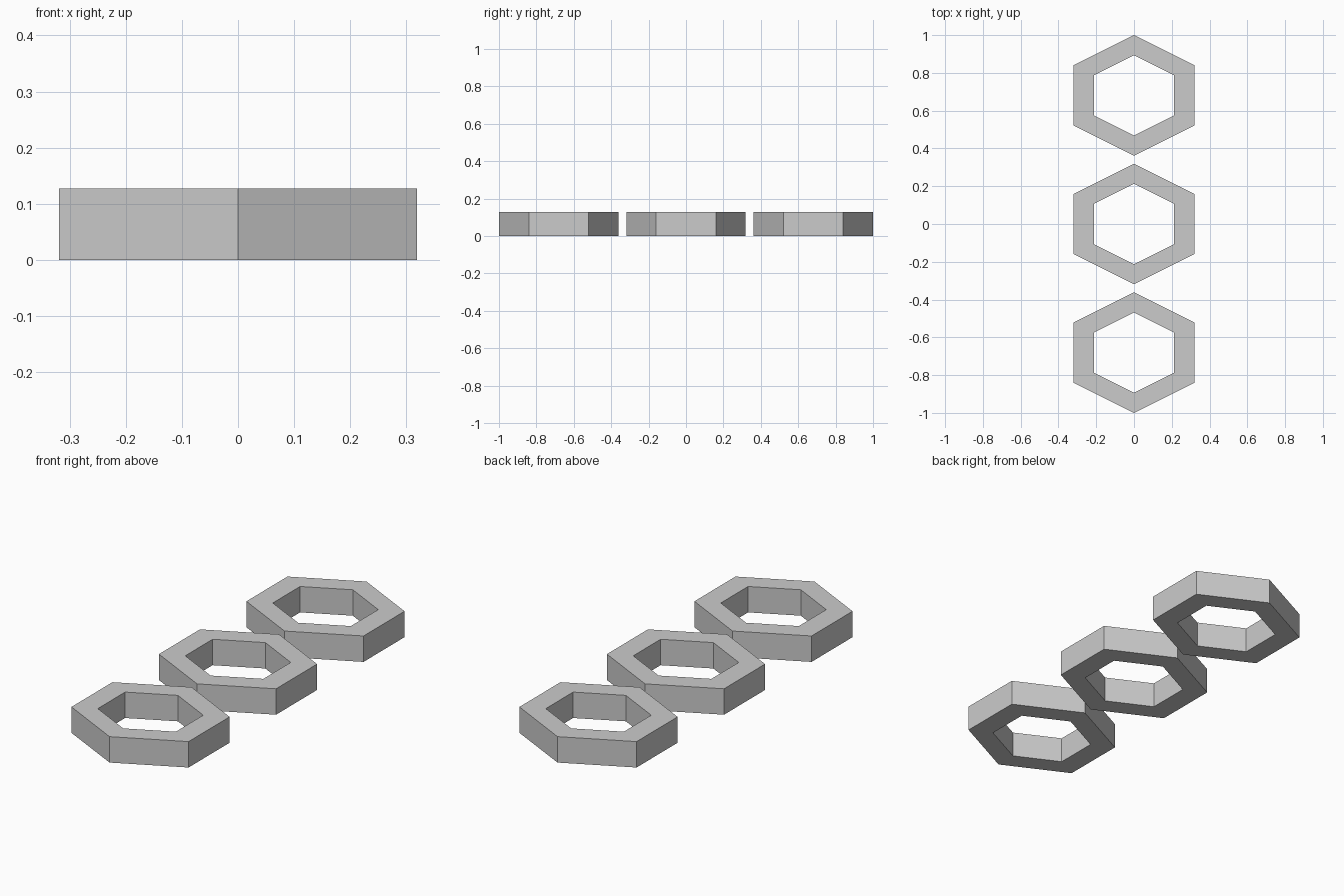
import bpy, bmesh

if "Cube" in bpy.data.objects:
    bpy.data.objects.remove(bpy.data.objects["Cube"])

UNIT = 2 / 47            # three 15-unit rings with 1-unit gaps
HEIGHT = 3 * UNIT
OUTER, INNER = 7.5 * UNIT, 5 * UNIT
PITCH = 16 * UNIT

grey = bpy.data.materials.new("light grey")
grey.diffuse_color = (0.6, 0.6, 0.6, 1)
grey.use_nodes = True
grey.node_tree.nodes["Principled BSDF"].inputs["Base Color"].default_value = grey.diffuse_color


def hexagon(r):
    """Point-ended hexagon as wide as it is long."""
    h = r / 2
    return [(0, -r), (r, -h), (r, h), (0, r), (-r, h), (-r, -h)]


def hex_ring(name, y):
    bm = bmesh.new()
    loops = [[bm.verts.new((px, py, z)) for px, py in hexagon(r)]
             for r, z in ((OUTER, 0), (OUTER, HEIGHT), (INNER, HEIGHT), (INNER, 0))]
    # outer wall, top, inner wall and underside
    for k in range(4):
        a, b = loops[k], loops[(k + 1) % 4]
        for i in range(6):
            j = (i + 1) % 6
            bm.faces.new((a[i], a[j], b[j], b[i]))
    bmesh.ops.recalc_face_normals(bm, faces=bm.faces)
    mesh = bpy.data.meshes.new(name)
    bm.to_mesh(mesh)
    bm.free()
    mesh.materials.append(grey)
    obj = bpy.data.objects.new(name, mesh)
    obj.location.y = y
    bpy.context.collection.objects.link(obj)


# row of three rings from front to back
for name, step in (("front_ring", -1), ("middle_ring", 0), ("back_ring", 1)):
    hex_ring(name, step * PITCH)
